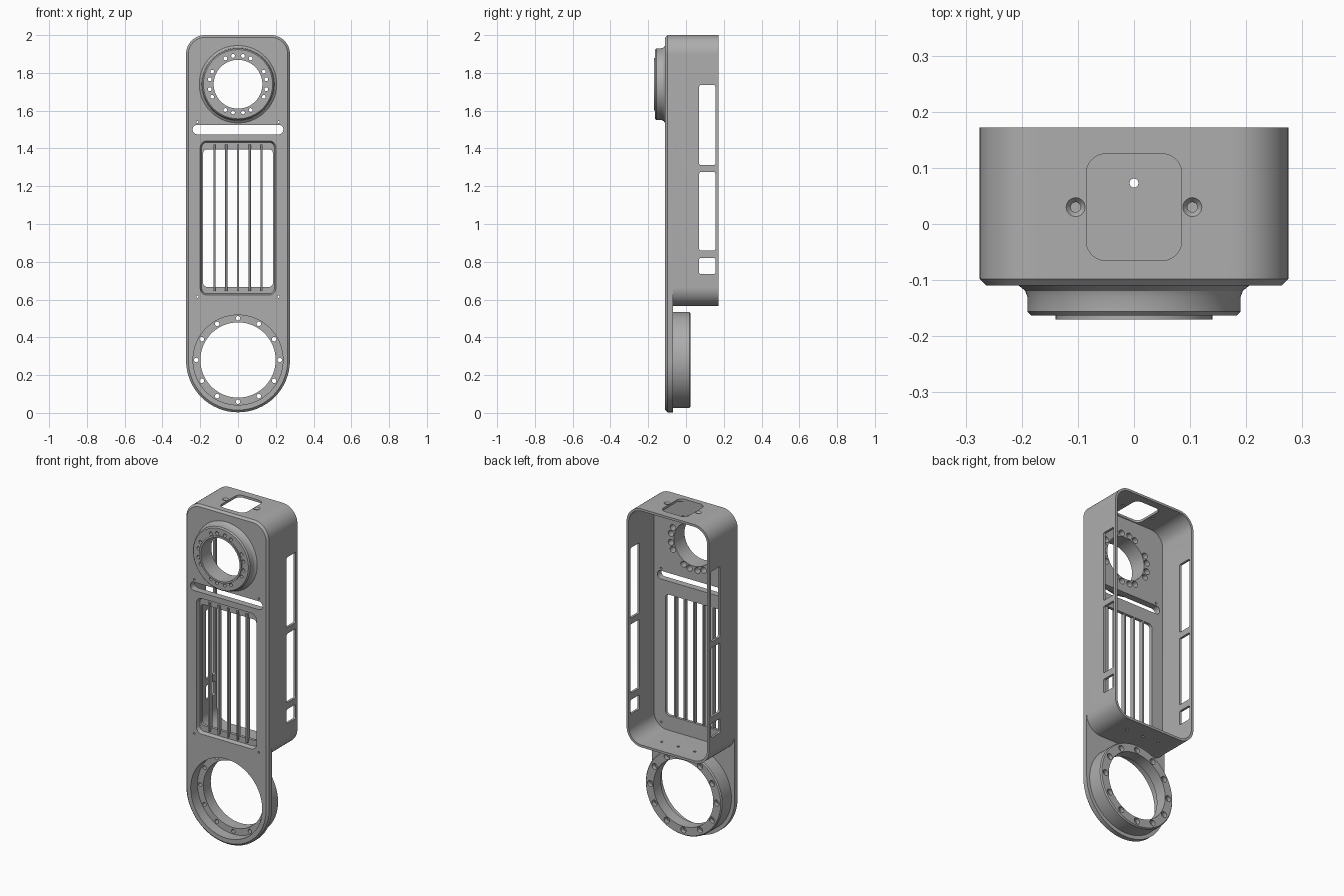
import bpy, bmesh
from math import sin, cos, pi, radians

cube = bpy.data.objects.get("Cube")
if cube:
    bpy.data.objects.remove(cube)

grey = bpy.data.materials.new("satin_grey")
grey.use_nodes = True
grey.diffuse_color = (0.42, 0.42, 0.42, 1)
grey.node_tree.nodes["Principled BSDF"].inputs["Base Color"].default_value = (0.42, 0.42, 0.42, 1)

AXES = {"x": lambda u, v, d: (d, u, v),
        "y": lambda u, v, d: (u, d, v),
        "z": lambda u, v, d: (u, v, d)}


def rect(u0, u1, v0, v1, top, bottom=None, inset=0, steps=16):
    """Rounded rectangle outline with separate top and bottom corner radii."""
    bottom = top if bottom is None else bottom
    pts = []
    for k, (su, sv) in enumerate([(1, 1), (-1, 1), (-1, -1), (1, -1)]):
        r = top if sv > 0 else bottom
        cu = u1 - r if su > 0 else u0 + r
        cv = v1 - r if sv > 0 else v0 + r
        for i in range(steps + 1):
            a = (k + i / steps) * pi / 2
            pts.append((cu + (r - inset) * cos(a), cv + (r - inset) * sin(a)))
    return pts


def circle(u, v, r, steps=16):
    return rect(u - r, u + r, v - r, v + r, r, steps=steps)


def loft(bm, axis, loops, hollow=False):
    """Skin (depth, outline) loops; hollow joins the last loop to the first."""
    rows = [[bm.verts.new(AXES[axis](u, v, d)) for u, v in pts] for d, pts in loops]
    n = len(rows[0])
    pairs = list(zip(rows, rows[1:]))
    if hollow:
        pairs.append((rows[-1], rows[0]))
    else:
        bm.faces.new(rows[0])
        bm.faces.new(rows[-1])
    for a, b in pairs:
        for i in range(n):
            j = (i + 1) % n
            bm.faces.new((a[i], a[j], b[j], b[i]))


def make(name, parts):
    """Object from a list of (axis, loops, hollow) lofts."""
    bm = bmesh.new()
    for part in parts:
        loft(bm, *part)
    bmesh.ops.remove_doubles(bm, verts=bm.verts, dist=0.00001)
    bmesh.ops.recalc_face_normals(bm, faces=bm.faces)
    mesh = bpy.data.meshes.new(name)
    bm.to_mesh(mesh)
    bm.free()
    mesh.materials.append(grey)
    ob = bpy.data.objects.new(name, mesh)
    bpy.context.collection.objects.link(ob)
    return ob


def finish(ob, cuts=None):
    """Cut the openings, then smooth the curved faces."""
    bpy.ops.object.select_all(action="DESELECT")
    ob.select_set(True)
    bpy.context.view_layer.objects.active = ob
    if cuts:
        cutter = make("cutter", cuts)
        cutter.hide_render = True
        mod = ob.modifiers.new("openings", "BOOLEAN")
        mod.operation, mod.solver, mod.object = "DIFFERENCE", "EXACT", cutter
        bpy.ops.object.modifier_apply(modifier=mod.name)
        bpy.data.objects.remove(cutter)
    bpy.ops.object.shade_smooth_by_angle(angle=radians(30))


def prism(axis, d0, d1, pts):
    return (axis, [(d0, pts), (d1, pts)])


def drill(axis, u, v, stages):
    """Stepped round hole from (depth, radius) stages."""
    return (axis, [(d, circle(u, v, r, 4)) for d, r in stages])


def lathe(z, profile):
    return ("y", [(y, circle(0, z, r, 24)) for r, y in profile], True)


FRONT, PLATE_BACK, BACK = -0.11, -0.07, 0.172
W, UPPER_Z, LOWER_Z = 0.275, 1.74, 0.28

# Front plate with chamfered front edge and round lower end
plate = make("front_plate", [("y", [
    (FRONT, rect(-W, W, 0.003, 2, 0.1, W, 0.012)),
    (FRONT + 0.012, rect(-W, W, 0.003, 2, 0.1, W)),
    (PLATE_BACK, rect(-W, W, 0.003, 2, 0.1, W))])])
recess = rect(-0.2, 0.2, 0.624, 1.44, 0.035)
window = rect(-0.185, 0.185, 0.667, 1.395, 0.022)
plate_cuts = [
    prism("y", -0.2, 0, circle(0, UPPER_Z, 0.18, 24)),
    prism("y", -0.2, 0, circle(0, LOWER_Z, 0.238, 24)),
    prism("y", -0.2, 0, rect(-0.24, 0.24, 1.475, 1.525, 0.024)),
    ("y", [(-0.2, recess), (FRONT, recess),
           (-0.088, rect(-0.2, 0.2, 0.624, 1.44, 0.035, inset=0.008)),
           (-0.088, window), (0, window)])]
for x in (-0.215, 0.215):
    for z in (0.615, 1.54):
        plate_cuts.append(drill("y", x, z, [(-0.2, 0.006), (0, 0.006)]))
finish(plate, plate_cuts)

# Thin wall around the open-backed housing
outer = rect(-W, W, 0.565, 2, 0.1)
inner = rect(-W + 0.014, W - 0.014, 0.579, 1.986, 0.086)
shell = make("housing_wall", [("y", [(PLATE_BACK, outer), (BACK, outer),
                                     (BACK, inner), (PLATE_BACK, inner)], True)])
shell_cuts = [prism("z", 1.9, 2.1, rect(-0.085, 0.085, -0.065, 0.125, 0.035))]
for x in (-0.104, 0.104):
    shell_cuts.append(drill("z", x, 0.03, [(1.9, 0.009), (1.99, 0.009), (2.01, 0.025)]))
for x in (-0.11, 0, 0.11):
    shell_cuts.append(drill("z", x, 0.073, [(0.5, 0.008), (0.6, 0.008)]))
for z0, z1 in [(0.735, 0.82), (0.86, 1.275), (1.312, 1.735)]:
    shell_cuts.append(prism("x", -0.4, 0.4, rect(0.07, 0.155, z0, z1, 0.008)))
finish(shell, shell_cuts)

# Vertical grille bars
for i in range(5):
    x = (i - 2) * 0.0625
    finish(make("grille_bar_%d" % (i + 1), [
        prism("z", 0.645, 1.42, rect(x - 0.006, x + 0.006, -0.1, PLATE_BACK - 0.001, 0.004, steps=4))]))

# Upper ring with flared foot, front lip and four groups of screw holes
upper = make("upper_ring", [lathe(UPPER_Z, [
    (0.129, PLATE_BACK), (0.129, -0.17), (0.14, -0.17), (0.14, -0.163), (0.183, -0.163),
    (0.19, -0.156), (0.19, -0.13), (0.194, -0.119), (0.205, FRONT), (0.18, FRONT), (0.18, PLATE_BACK)])])
holes = []
for quarter in range(4):
    for offset in (-26, -10, 10, 26):
        a = radians(quarter * 90 + offset)
        holes.append(drill("y", 0.152 * cos(a), UPPER_Z + 0.152 * sin(a),
                           [(-0.2, 0.01), (-0.14, 0.01), (-0.14, 0.018), (0, 0.018)]))
finish(upper, holes)

# Lower ring with an inner ledge and twelve screw holes
lower = make("lower_ring", [lathe(LOWER_Z, [
    (0.238, PLATE_BACK), (0.254, PLATE_BACK), (0.254, 0.018), (0.248, 0.025),
    (0.199, 0.025), (0.199, -0.045), (0.238, -0.045)])])
holes = []
for i in range(12):
    a = i * pi / 6
    holes.append(drill("y", 0.221 * cos(a), LOWER_Z + 0.221 * sin(a),
                       [(-0.2, 0.012), (0, 0.012), (0, 0.018), (0.1, 0.018)]))
finish(lower, holes)
